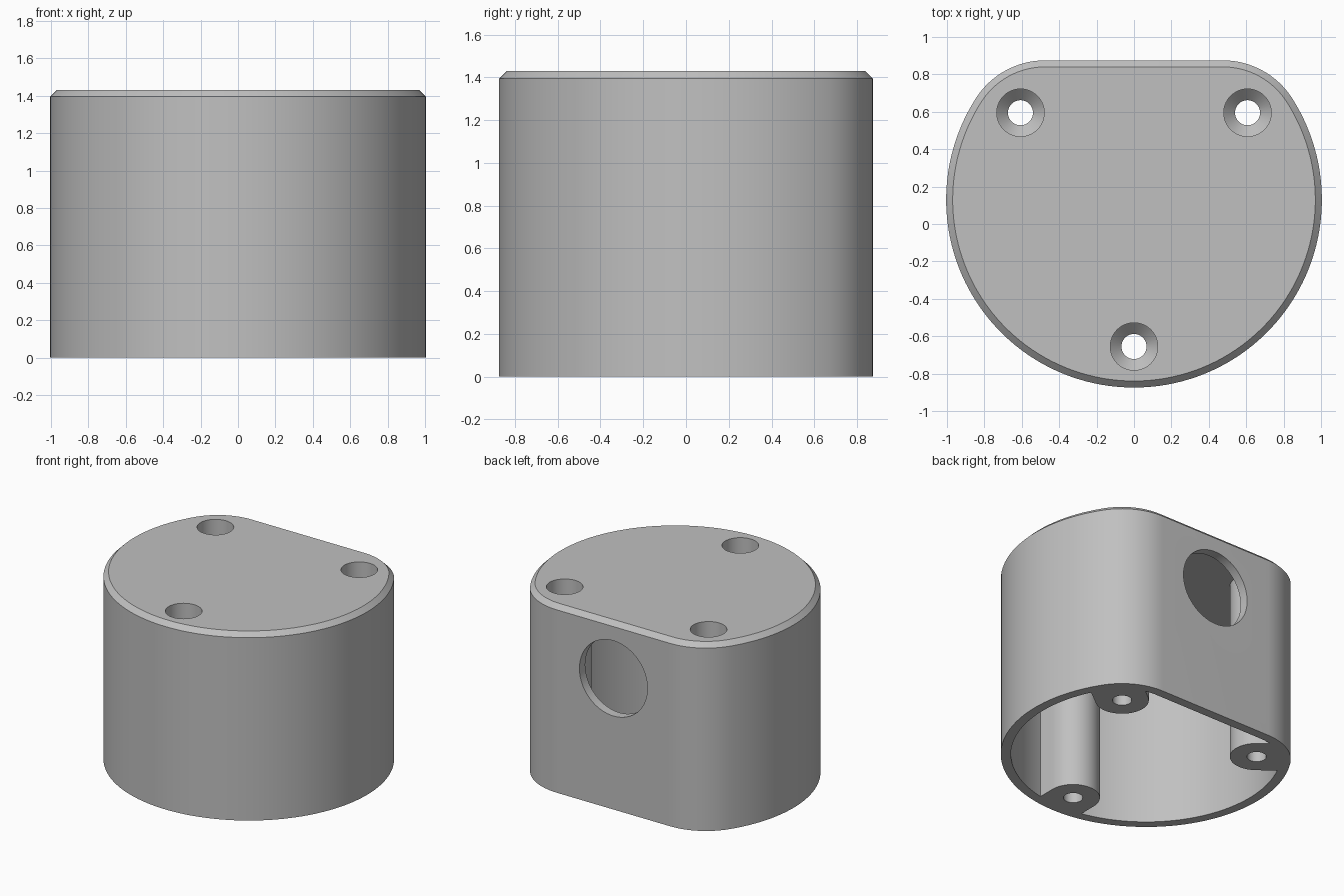
import bpy, bmesh
from math import sin, cos, pi, atan2, radians, hypot

old = bpy.data.objects.get("Cube")
if old:
    bpy.data.objects.remove(old, do_unlink=True)

grey = bpy.data.materials.new("plain_grey")
grey.use_nodes = True
grey.diffuse_color = (0.53, 0.53, 0.53, 1)
grey.node_tree.nodes["Principled BSDF"].inputs["Base Color"].default_value = grey.diffuse_color

CY = 0.13                      # centre of the round body
HEIGHT, BEVEL, WALL = 1.43, 0.035, 0.07
FX, FR = 0.475, 0.44           # corner fillet centre and radius
FY = 0.875 - FR
POSTS = [(0, -0.655), (0.607, 0.595), (-0.607, 0.595)]


def arc(cx, cy, r, a0, a1, n):
    steps = [a0 + (a1 - a0) * i / n for i in range(n + 1)]
    return [(cx + r * cos(a), cy + r * sin(a)) for a in steps]


def outline(inset):
    """Round body with a flat back and filleted corners."""
    t = atan2(FY - CY, FX)
    big = FR + hypot(FX, FY - CY) - inset
    r = FR - inset
    return (arc(FX, FY, r, t, pi / 2, 16)
            + arc(-FX, FY, r, pi / 2, pi - t, 16)
            + arc(0, CY, big, pi - t, 2 * pi + t, 100)[1:-1])


def loft(name, layers):
    """Solid skinned through (outline, z) layers."""
    bm = bmesh.new()
    rings = [[bm.verts.new((x, y, z)) for x, y in pts] for pts, z in layers]
    for a, b in zip(rings, rings[1:]):
        for i in range(len(a)):
            bm.faces.new((a[i - 1], a[i], b[i], b[i - 1]))
    bm.faces.new(rings[0][::-1])
    bm.faces.new(rings[-1])
    bmesh.ops.recalc_face_normals(bm, faces=bm.faces)
    mesh = bpy.data.meshes.new(name)
    bm.to_mesh(mesh)
    bm.free()
    obj = bpy.data.objects.new(name, mesh)
    mesh.materials.append(grey)
    bpy.context.collection.objects.link(obj)
    return obj


def cut(target, cutter):
    mod = target.modifiers.new("cut", "BOOLEAN")
    mod.operation, mod.solver, mod.object = "DIFFERENCE", "EXACT", cutter
    bpy.context.view_layer.objects.active = target
    bpy.ops.object.modifier_apply(modifier=mod.name)
    bpy.data.objects.remove(cutter, do_unlink=True)


# Outer shell with bevelled top edge
housing = loft("housing", [(outline(0), 0), (outline(0), HEIGHT - BEVEL),
                           (outline(BEVEL), HEIGHT)])

# Hollow open at the bottom, leaving screw posts joined to the wall
cavity = loft("cavity", [(outline(WALL), -0.1), (outline(WALL), HEIGHT - WALL)])
for x, y in POSTS:
    a = atan2(y - CY, x)
    inner = arc(x, y, 0.185, a + pi / 2, a + 1.5 * pi, 24)
    webs = [(px + 0.4 * cos(a), py + 0.4 * sin(a)) for px, py in (inner[-1], inner[0])]
    post = inner + webs
    cut(cavity, loft("post", [(post, -0.2), (post, 1.6)]))
cut(housing, cavity)

# Recessed, countersunk screw holes
for x, y in POSTS:
    profile = [(0.067, -0.1), (0.067, 1.24), (0.127, 1.30), (0.127, 1.6)]
    cut(housing, loft("screw_hole", [(arc(x, y, r, 0, 2 * pi, 40)[:-1], z)
                                     for r, z in profile]))

# Round opening through the flat back
opening = loft("opening", [(arc(0, 0, 0.287, 0, 2 * pi, 64)[:-1], z) for z in (-0.2, 0.2)])
opening.rotation_euler.x = radians(90)
opening.location = (0, 0.85, 1.0)
bpy.context.view_layer.update()
cut(housing, opening)

bpy.ops.object.select_all(action="DESELECT")
housing.select_set(True)
bpy.context.view_layer.objects.active = housing
bpy.ops.object.shade_smooth_by_angle(angle=radians(30))
